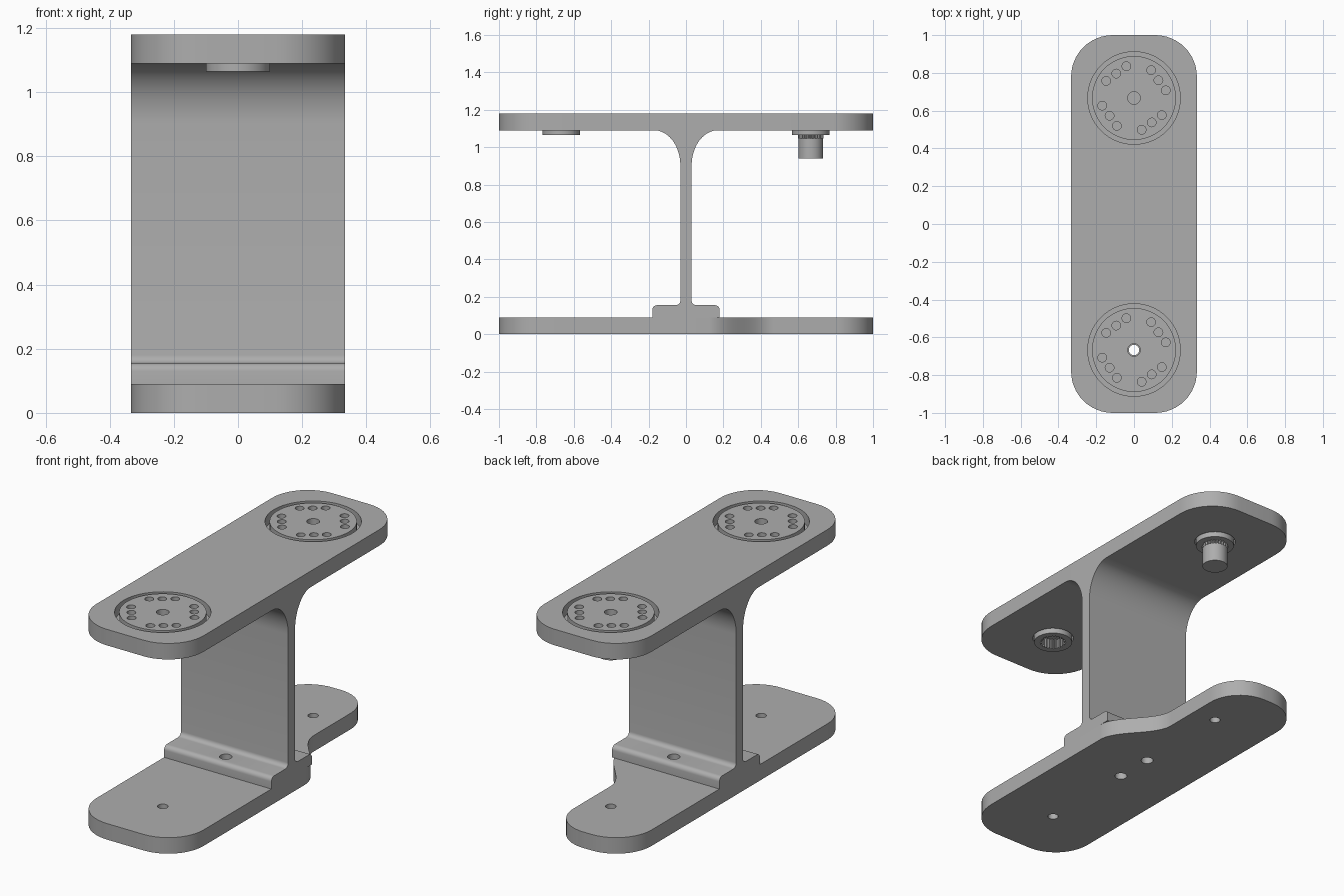
import bpy, bmesh
from math import sin, cos, pi, radians

if "Cube" in bpy.data.objects:
    bpy.data.objects.remove(bpy.data.objects["Cube"])

HALF_X, TOP, PLATE_H, PIVOT_Y = 0.333, 1.18, 0.09, 0.667
UNDER = TOP - PLATE_H
HUB_Z = UNDER - 0.025

grey = bpy.data.materials.new("plain grey")
grey.use_nodes = True
colour = (0.42, 0.42, 0.42, 1)
grey.diffuse_color = colour
grey.node_tree.nodes["Principled BSDF"].inputs["Base Color"].default_value = colour


def arc(cx, cy, rx, ry, a0, a1, n=12):
    angles = [radians(a0 + (a1 - a0) * i / n) for i in range(n + 1)]
    return [(cx + rx * cos(a), cy + ry * sin(a)) for a in angles]


def circle(r, x=0, y=0, n=48):
    return arc(x, y, r, r, 0, 360, n)[:-1]


def spline(outer, inner, y, teeth=24):
    """Toothed ring outline."""
    pts = []
    for i in range(teeth * 4):
        r = outer if i % 4 < 2 else inner
        a = 2 * pi * i / (teeth * 4)
        pts.append((r * cos(a), y + r * sin(a)))
    return pts


def prisms(name, parts, along_x=False):
    """Object made of (outline, low, high) extrusions along z or x."""
    bm = bmesh.new()
    for pts, lo, hi in parts:
        rings = [[bm.verts.new((h, a, b) if along_x else (a, b, h)) for a, b in pts]
                 for h in (lo, hi)]
        bm.faces.new(rings[0][::-1])
        bm.faces.new(rings[1])
        for i in range(len(pts)):
            j = (i + 1) % len(pts)
            bm.faces.new((rings[0][i], rings[0][j], rings[1][j], rings[1][i]))
    bmesh.ops.recalc_face_normals(bm, faces=bm.faces)
    mesh = bpy.data.meshes.new(name)
    bm.to_mesh(mesh)
    bm.free()
    mesh.materials.append(grey)
    ob = bpy.data.objects.new(name, mesh)
    bpy.context.collection.objects.link(ob)
    return ob


def select(ob):
    bpy.ops.object.select_all(action='DESELECT')
    ob.select_set(True)
    bpy.context.view_layer.objects.active = ob


def cut(ob, parts):
    cutter = prisms("cutter", parts)
    cutter.hide_render = True
    mod = ob.modifiers.new("holes", 'BOOLEAN')
    mod.operation, mod.solver, mod.object = 'DIFFERENCE', 'EXACT', cutter
    select(ob)
    bpy.ops.object.modifier_apply(modifier=mod.name)
    bpy.data.objects.remove(cutter)


def smooth(ob):
    select(ob)
    bpy.ops.object.shade_smooth_by_angle(angle=radians(30))


# Top plate with a stepped well for each pivot disc
R = 0.22
corner = HALF_X - R
outline = (arc(corner, 1 - R, R, R, 0, 90) + arc(-corner, 1 - R, R, R, 90, 180)
           + arc(-corner, R - 1, R, R, 180, 270) + arc(corner, R - 1, R, R, 270, 360))
top_plate = prisms("top_plate", [(outline, UNDER, TOP)])
WELL_Z = TOP - 0.06
cut(top_plate, [(circle(0.245, 0, s * PIVOT_Y, 64), WELL_Z, TOP + 0.1) for s in (-1, 1)])
cut(top_plate, [(circle(0.107, 0, s * PIVOT_Y), UNDER - 0.1, WELL_Z + 0.02) for s in (-1, 1)])
smooth(top_plate)

# Base plate with one side swept in behind the stem
LOBE_X, LR = 0.14, 0.2
sweep = []
for i in range(25):
    t = i / 24
    sweep.append((LOBE_X + (HALF_X - LOBE_X) * (1 + cos(pi * t)) / 2, 0.12 + 0.35 * t))
base_outline = (sweep + arc(LOBE_X - LR, 1 - LR, LR, LR, 0, 90)
                + arc(-corner, 1 - R, R, R, 90, 180)
                + arc(-corner, R - 1, R, R, 180, 270) + arc(corner, R - 1, R, R, 270, 360))
base_plate = prisms("base_plate", [(base_outline, 0, PLATE_H)])
BOLT_Y = 0.108
bolts = [(circle(0.032, 0, s * BOLT_Y, 32), -0.1, 0.3) for s in (-1, 1)]
cut(base_plate, bolts + [(circle(0.027, 0, s * PIVOT_Y, 32), -0.1, 0.3) for s in (-1, 1)])
smooth(base_plate)

# Stem: foot flange, thin web and flared head in one section
half = ([(0.18, PLATE_H)] + arc(0.155, 0.13, 0.025, 0.025, 0, 90, 6)
        + arc(0.055, 0.18, 0.025, 0.025, 270, 180, 6)
        + arc(0.17, 0.9, 0.14, 0.19, 180, 90, 20))
section = half + [(-y, z) for y, z in reversed(half)]
stem = prisms("stem", [(section, -HALF_X, HALF_X)], along_x=True)
cut(stem, bolts)
smooth(stem)

# Pivot discs: four rows of three blind holes and a hub underneath
for side, name in ((-1, "front"), (1, "rear")):
    y0 = side * PIVOT_Y
    disc = prisms(name + "_disc", [(circle(0.222, 0, y0, 64), WELL_Z, TOP)])
    holes = []
    for row in range(4):
        a = radians(36 + 90 * row)
        for off in (-0.066, 0, 0.066):
            x = 0.16 * cos(a) - off * sin(a)
            y = 0.16 * sin(a) + off * cos(a)
            holes.append((circle(0.023, x, y0 + y, 24), TOP - 0.035, TOP + 0.1))
    bore_low = HUB_Z - 0.1 if side < 0 else TOP - 0.05
    holes.append((circle(0.033, 0, y0, 32), bore_low, TOP + 0.1))
    cut(disc, holes)
    smooth(disc)
    hub = prisms(name + "_hub", [(circle(0.1, 0, y0), HUB_Z, WELL_Z)])
    if side < 0:
        cut(hub, [(spline(0.068, 0.058, y0), HUB_Z - 0.1, WELL_Z + 0.1)])
    smooth(hub)

# Splined collar and plain shaft under the rear disc
prisms("spline_collar", [(spline(0.068, 0.058, PIVOT_Y), HUB_Z - 0.02, HUB_Z)])
shaft = prisms("shaft", [(circle(0.066, 0, PIVOT_Y), 0.94, HUB_Z - 0.02)])
smooth(shaft)
